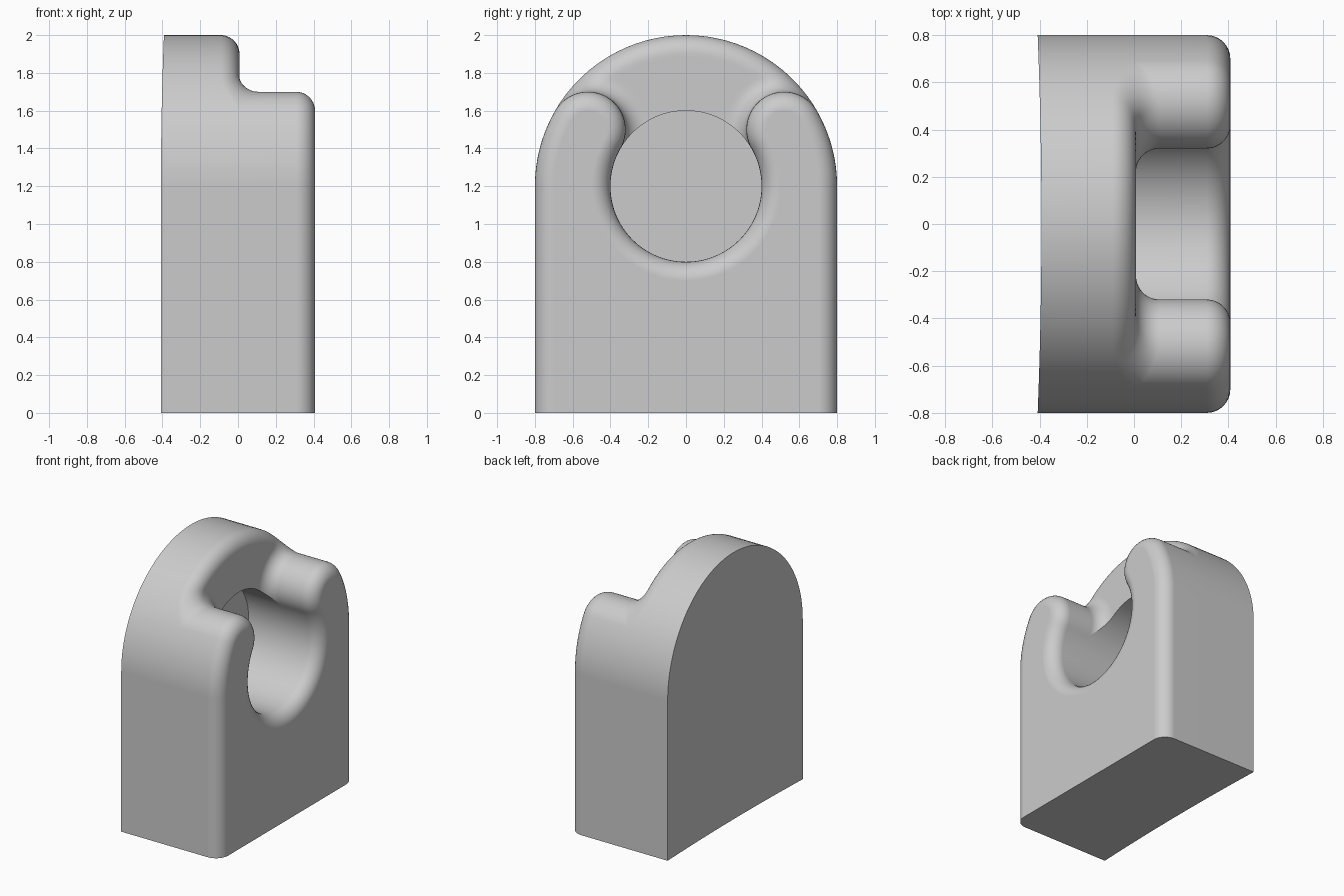
import bpy
import bmesh
from math import sin, cos, pi, sqrt, atan2, hypot, radians

if "Cube" in bpy.data.objects:
    bpy.data.objects.remove(bpy.data.objects["Cube"], do_unlink=True)

# Main dimensions
SHIFT = 0.008                 # centres the part in x
AXIS_Z = 1.2                  # height of the bore axis
OUTER, BORE, MID, TIP = 0.8, 0.4, 0.6, 0.2
FILLET = 0.1
FRONT, FLOOR = 0.4, -0.2
START = radians(30)           # angle where the jaw tips end
ROWS, COLS, STEPS = 32, 48, 8

bm = bmesh.new()


def vert(x, y, z):
    return bm.verts.new((x + SHIFT, y, z))


def back_x(y):
    """Shallow concave back face."""
    return -0.4 - 0.016 * (y / OUTER) ** 2


def polar(r, t):
    return r * cos(t), AXIS_Z + r * sin(t)


def skin(grid):
    """Quads over a grid of points."""
    vs = [[vert(*p) for p in row] for row in grid]
    for a, b in zip(vs, vs[1:]):
        for i in range(len(a) - 1):
            bm.faces.new((a[i], a[i + 1], b[i + 1], b[i]))


def ledge_x(y, z):
    """Ledge above the bore: concave fillet at the tips, rounded outer rim."""
    cy, cz = polar(MID, START)
    to_tip = max(0, hypot(abs(y) - cy, z - cz) - TIP)
    to_rim = max(0, OUTER - hypot(y, z - AXIS_Z))
    x = 0
    if to_tip < FILLET:
        x += FILLET - sqrt(FILLET ** 2 - (FILLET - to_tip) ** 2)
    if to_rim < FILLET:
        x -= FILLET - sqrt(FILLET ** 2 - (FILLET - to_rim) ** 2)
    return x


# Ledge between the two jaw tips, from the outer rim down to the bore
ledge = []
for j in range(ROWS + 1):
    b = pi * j / ROWS
    r = hypot(MID + TIP * cos(b), TIP * sin(b))
    t0 = START + atan2(TIP * sin(b), MID + TIP * cos(b))
    row = []
    for k in range(COLS + 1):
        s = (1 - cos(pi * k / COLS)) / 2
        y, z = polar(r, t0 + (pi - 2 * t0) * s)
        row.append((ledge_x(y, z), y, z))
    ledge.append(row)
skin(ledge)

# Outer wall and bore wall below the ledge
rim, lip = ledge[0], ledge[-1]
skin([rim, [(back_x(y), y, z) for x, y, z in rim]])
skin([lip, [(FLOOR, y, z) for x, y, z in lip]])

# Jaw outline, as pieces of (y, z, normal y, normal z, start x, middle x)
side = [(OUTER, 0, 1, 0, back_x(OUTER), 0)]
for i in range(13):
    t = START * i / 12
    y, z = polar(OUTER, t)
    side.append((y, z, cos(t), sin(t), back_x(y), 0))
tip = []
for j, row in enumerate(ledge):
    a = START + pi * j / ROWS
    x, y, z = row[0]
    tip.append((y, z, cos(a), sin(a), x, None))
bore = []
for i in range(81):
    t = START - radians(240) * i / 80
    y, z = polar(BORE, t)
    bore.append((y, z, -cos(t), -sin(t), FLOOR, FILLET))


def mirrored(piece):
    return [(-y, z, -ny, nz, x0, x1) for y, z, ny, nz, x0, x1 in reversed(piece)]


# Walls with a rounded front edge
front, ends = [], []
for piece in (side, tip, bore, mirrored(tip), mirrored(side)):
    grid = []
    for y, z, ny, nz, x0, x1 in piece:
        line = [(x0, y, z)]
        if x1 is not None:
            line.append((x1, y, z))
        for i in range(STEPS + 1):
            a = pi / 2 * i / STEPS
            inset = FILLET * (1 - cos(a))
            line.append((FRONT - FILLET + FILLET * sin(a), y - ny * inset, z - nz * inset))
        grid.append(line)
    skin(grid)
    front += [line[-1] for line in grid[:-1]]
    ends.append(grid)
front.append(ends[-1][-1][-1])
bm.faces.new([vert(*p) for p in front])

# Floor of the bore
disc = [(FLOOR, y, z) for x, y, z in lip[:-1]]
disc += [(FLOOR, p[0], p[1]) for p in reversed(bore[1:])]
bm.faces.new([vert(*p) for p in disc])

# Concave back
arch = [p[:2] for p in side[1:-1]] + [p[1:] for p in rim]
arch += [p[:2] for p in mirrored(side)[1:-1]]
skin([[(back_x(y), y, z) for y, z in arch], [(back_x(y), y, 0) for y, z in arch]])

# Flat base
base = ends[0][0] + ends[-1][-1][::-1]
base += [(back_x(y), y, 0) for y, z in arch[::-1][1:-1]]
bm.faces.new([vert(*p) for p in base])

bmesh.ops.remove_doubles(bm, verts=bm.verts, dist=0.00002)
bmesh.ops.recalc_face_normals(bm, faces=bm.faces)
mesh = bpy.data.meshes.new("bearing_block")
bm.to_mesh(mesh)
bm.free()

block = bpy.data.objects.new("bearing_block", mesh)
bpy.context.collection.objects.link(block)

# Plain grey material
grey = bpy.data.materials.new("light grey")
grey.use_nodes = True
colour = (0.6, 0.6, 0.6, 1)
grey.diffuse_color = colour
for node in grey.node_tree.nodes:
    if node.type == "BSDF_PRINCIPLED":
        node.inputs["Base Color"].default_value = colour
mesh.materials.append(grey)

# Smooth curves, sharp edges
bpy.ops.object.select_all(action="DESELECT")
block.select_set(True)
bpy.context.view_layer.objects.active = block
bpy.ops.object.shade_smooth_by_angle(angle=radians(30))
weighted = block.modifiers.new("weighted_normals", "WEIGHTED_NORMAL")
weighted.keep_sharp = True
